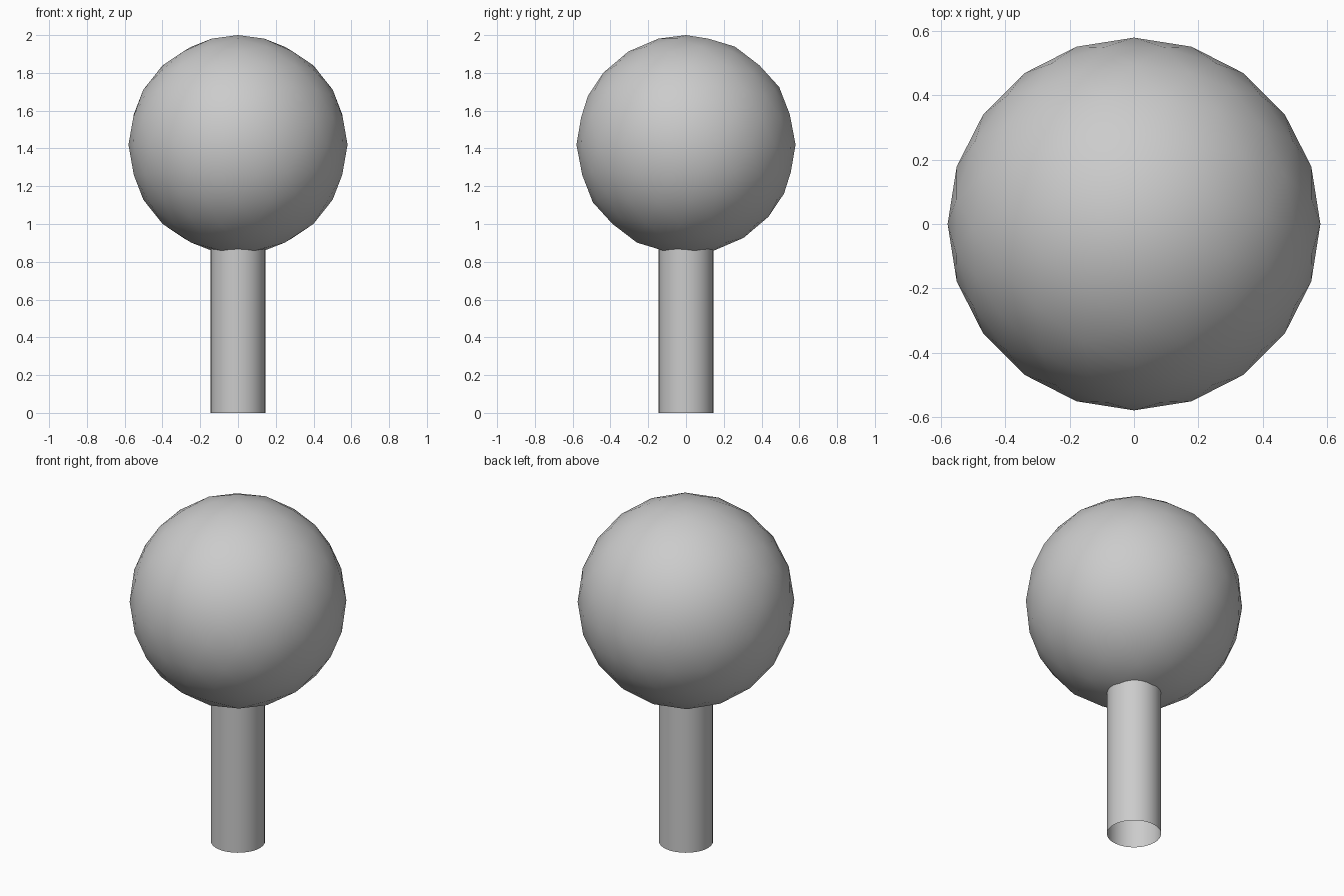
import bpy, math

if "Cube" in bpy.data.objects:
    bpy.data.objects.remove(bpy.data.objects["Cube"])

RADIUS = 0.58
POST_RADIUS = 0.145
POST_TOP = 0.92  # buried slightly inside the ball


def finish(name):
    obj = bpy.context.object
    obj.name = name
    bpy.ops.object.transform_apply(location=False, rotation=True, scale=True)
    bpy.ops.object.shade_smooth()
    return obj


# Faceted-outline ball, smooth shaded
bpy.ops.mesh.primitive_ico_sphere_add(
    subdivisions=3, radius=RADIUS, location=(0, 0, 2 - RADIUS),
    rotation=(0, 0, -math.pi / 2))
finish("ball")

# Open-ended round post
bpy.ops.mesh.primitive_cylinder_add(
    vertices=32, radius=POST_RADIUS, depth=POST_TOP, end_fill_type='NOTHING',
    location=(0, 0, POST_TOP / 2))
finish("post")
